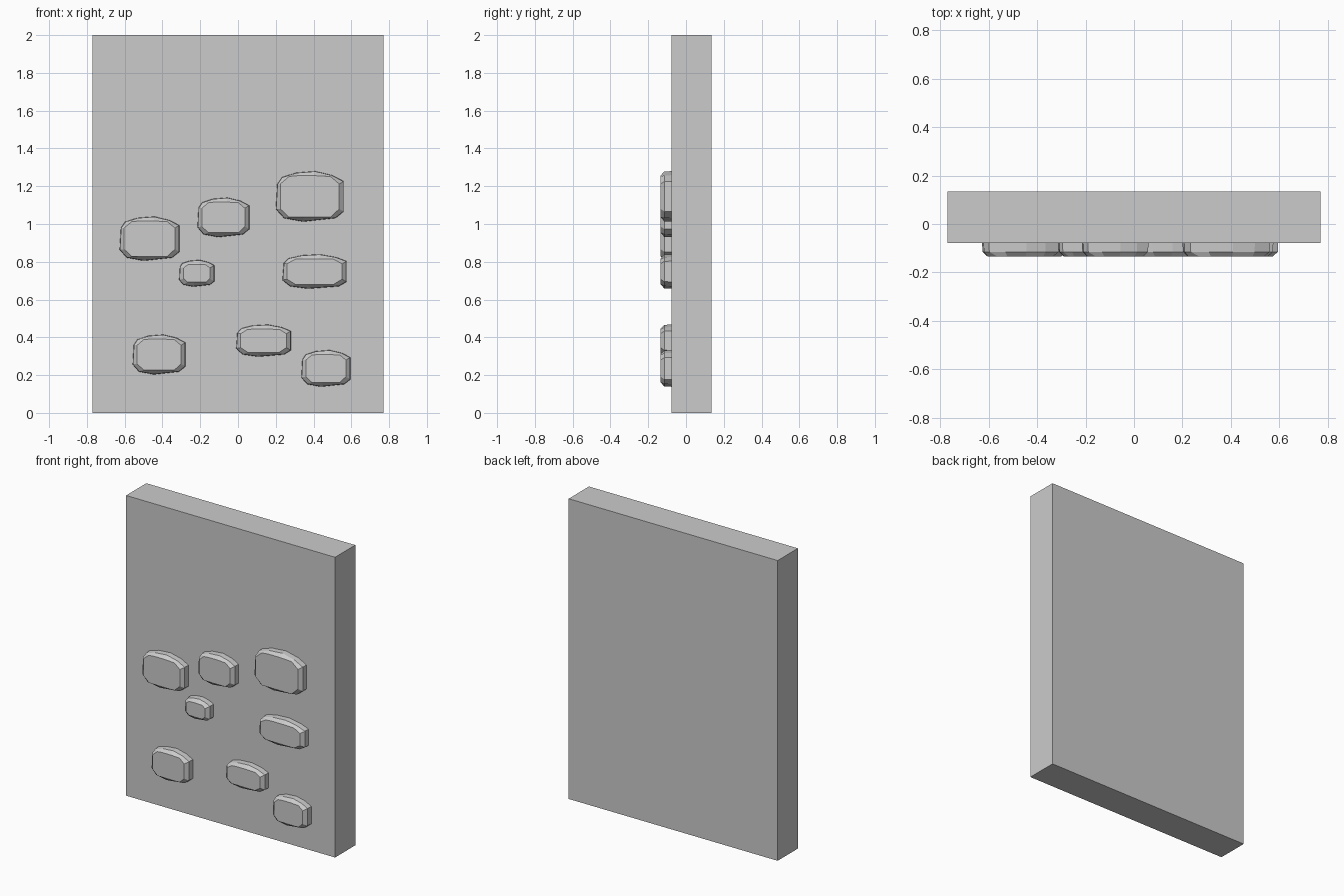
import bpy, bmesh

if "Cube" in bpy.data.objects:
    bpy.data.objects.remove(bpy.data.objects["Cube"])

# Rough stone outline in unit coordinates (u right, v up)
OUTLINE = [(0.0, 0.25), (0.12, 0.07), (0.40, 0.0), (0.88, 0.07), (1.0, 0.20),
           (1.0, 0.80), (0.83, 0.92), (0.58, 1.0), (0.30, 0.97), (0.09, 0.88),
           (0.02, 0.74)]
# Flat front face outline, one point per outline point
FACE = [(0.0, 0.20), (0.15, 0.0), (0.40, 0.0), (0.85, 0.0), (1.0, 0.20),
        (1.0, 0.80), (0.85, 0.98), (0.58, 1.0), (0.30, 1.0), (0.15, 0.98),
        (0.0, 0.80)]


def make_object(name, bm):
    bmesh.ops.recalc_face_normals(bm, faces=bm.faces)
    mesh = bpy.data.meshes.new(name)
    bm.to_mesh(mesh)
    bm.free()
    obj = bpy.data.objects.new(name, mesh)
    bpy.context.collection.objects.link(obj)
    return obj


def stone(name, x0, x1, z0, z1):
    """Chamfered stone whose back is set into the slab."""
    bm = bmesh.new()
    inset = 0.024

    def ring(points, y, d):
        return [bm.verts.new((x0 + d + u * (x1 - x0 - 2 * d), y,
                              z0 + d + v * (z1 - z0 - 2 * d))) for u, v in points]

    rings = [ring(OUTLINE, -0.07, 0.0), ring(OUTLINE, -0.115, 0.002),
             ring(FACE, -0.135, inset)]
    n = len(OUTLINE)
    for a, b in zip(rings, rings[1:]):
        for i in range(n):
            j = (i + 1) % n
            bm.faces.new((a[i], a[j], b[j], b[i]))
    bm.faces.new(rings[0])
    bm.faces.new(rings[-1])
    make_object(name, bm)


# Wall slab
bpy.ops.mesh.primitive_cube_add(size=1, location=(0, 0.0285, 1))
slab = bpy.context.object
slab.name = "wall_slab"
slab.scale = (1.54, 0.213, 2.0)

# Raised stones on the front: x min, x max, z min, z max
STONES = [(-0.627, -0.31, 0.805, 1.04), (-0.215, 0.06, 0.93, 1.14),
          (0.20, 0.56, 1.012, 1.28), (-0.312, -0.125, 0.668, 0.81),
          (0.235, 0.575, 0.657, 0.84), (-0.558, -0.278, 0.203, 0.415),
          (-0.01, 0.28, 0.297, 0.468), (0.335, 0.595, 0.138, 0.333)]
for k, box in enumerate(STONES, 1):
    stone(f"stone_{k}", *box)
